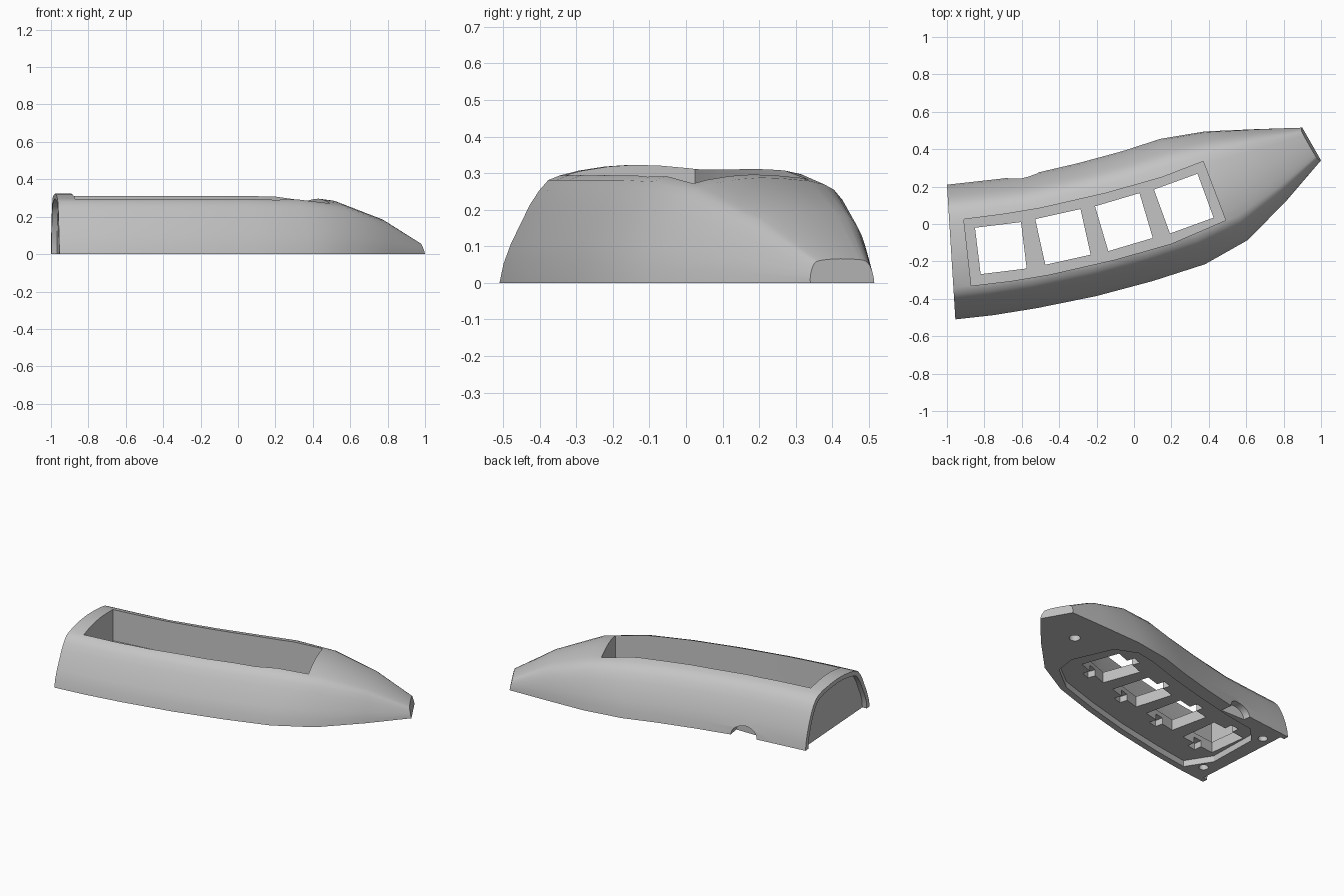
import bpy, bmesh, math
from mathutils import Vector, Matrix

cube = bpy.data.objects.get("Cube")
if cube:
    bpy.data.objects.remove(cube)

# One grey plastic
grey = bpy.data.materials.new("grey_plastic")
grey.use_nodes = True
grey.diffuse_color = (0.55, 0.55, 0.55, 1)
grey.node_tree.nodes["Principled BSDF"].inputs["Base Color"].default_value = (0.55, 0.55, 0.55, 1)


def loft(name, rings):
    """Closed solid through rings that have equal point counts."""
    bm = bmesh.new()
    loops = [[bm.verts.new(p) for p in ring] for ring in rings]
    for a, b in zip(loops, loops[1:]):
        for i in range(len(a)):
            j = (i + 1) % len(a)
            bm.faces.new((a[i], a[j], b[j], b[i]))
    bm.faces.new(loops[0])
    bm.faces.new(loops[-1])
    bmesh.ops.recalc_face_normals(bm, faces=bm.faces)
    mesh = bpy.data.meshes.new(name)
    bm.to_mesh(mesh)
    bm.free()
    mesh.materials.append(grey)
    obj = bpy.data.objects.new(name, mesh)
    bpy.context.collection.objects.link(obj)
    return obj


def prism(name, outline, low, high):
    return loft(name, [[(x, y, z) for x, y in outline] for z in (low, high)])


def box_outline(cx, cy, angle, w, d, off=0.0):
    """Rotated rectangle, offset along its own depth axis."""
    rot = Matrix.Rotation(math.radians(angle), 2)
    corners = [(-w, -d), (w, -d), (w, d), (-w, d)]
    return [tuple(Vector((cx, cy)) + rot @ Vector((x / 2, y / 2 + off))) for x, y in corners]


def circle_outline(cx, cy, r, n=20):
    return [(cx + r * math.cos(k * math.tau / n), cy + r * math.sin(k * math.tau / n)) for k in range(n)]


def cut(body, cutter):
    cutter.hide_render = True
    mod = body.modifiers.new(cutter.name, "BOOLEAN")
    mod.operation = "DIFFERENCE"
    mod.solver = "EXACT"
    mod.object = cutter
    bpy.context.view_layer.objects.active = body
    bpy.ops.object.modifier_apply(modifier=mod.name)
    bpy.data.objects.remove(cutter)


# Stations: front-side foot, back-side foot, crown height, squareness
STATIONS = [
    ((-0.955, -0.51), (-1.0, 0.21), 0.323, 1),
    ((-0.75, -0.487), (-0.82, 0.23), 0.323, 1),
    ((-0.52, -0.45), (-0.6, 0.255), 0.323, 1),
    ((-0.2, -0.385), (-0.3, 0.325), 0.323, 1),
    ((0.1, -0.305), (-0.06, 0.39), 0.323, 1),
    ((0.38, -0.215), (0.14, 0.455), 0.318, 1),
    ((0.61, -0.085), (0.38, 0.495), 0.288, 1.05),
    ((0.82, 0.13), (0.65, 0.507), 0.195, 1.15),
    ((1.0, 0.34), (0.9, 0.515), 0.066, 1.5),
]
# Half sections: fraction across the width, fraction of the crown height
FRONT_HALF = [(0, 0), (0.015, 0.16), (0.043, 0.33), (0.08, 0.5), (0.115, 0.66), (0.15, 0.78),
              (0.185, 0.87), (0.23, 0.91), (0.3, 0.95), (0.4, 0.985), (0.5, 1)]
BACK_HALF = [(0, 0), (0.01, 0.16), (0.03, 0.33), (0.058, 0.5), (0.09, 0.66), (0.125, 0.79),
             (0.165, 0.885), (0.21, 0.935), (0.28, 0.968), (0.4, 0.992)]
SECTION = FRONT_HALF + [(1 - f, h) for f, h in reversed(BACK_HALF)]


def across(station, f):
    return Vector(station[0]).lerp(Vector(station[1]), f)


def squared(f, power):
    """Push section points toward the edges."""
    near = 0.5 * (2 * min(f, 1 - f)) ** power
    return near if f <= 0.5 else 1 - near


def ring(station, lean=0.0):
    pts = []
    for f, h in SECTION:
        p = across(station, squared(f, station[3]))
        pts.append((p.x - lean * h, p.y - lean * h * 0.4, h * station[2]))
    return pts


# Curved tapered shell
rings = [ring(s) for s in STATIONS[:-1]] + [ring(STATIONS[-1], 0.014)]
shell = loft("curved_shell", rings)

# Arched cable notch in the back wall
arch = [(0.085 * math.cos(k * math.pi / 16), 0.065 * math.sin(k * math.pi / 16)) for k in range(17)]
arch = [(0.085, -0.05)] + arch + [(-0.085, -0.05)]
cut(shell, loft("arch_cutter", [[(-0.6 + u + shift, y, v) for u, v in arch]
                                for y, shift in ((0.2, 0.015), (0.4, -0.015))]))

# Deep tray sunk into the top
front_rim = [(-0.87, -0.33), (-0.66, -0.305), (-0.45, -0.27), (-0.1, -0.19), (0.2, -0.105), (0.49, 0.02)]
back_rim = [(0.37, 0.335), (0.15, 0.25), (-0.15, 0.165), (-0.5, 0.085), (-0.7, 0.052), (-0.91, 0.025)]
cut(shell, prism("tray_cutter", front_rim + back_rim, 0.11, 0.6))

# Shallow cavity under the floor, with clipped corners
low_side = [tuple(across(s, 0.055)) for s in STATIONS[1:6]]
high_side = [tuple(across(s, 0.88)) for s in STATIONS[2:6]]
cavity = low_side + [(0.53, -0.05), (0.55, 0.087), (0.44, 0.34), (0.3, 0.4)]
cavity += high_side[::-1] + [(-0.77, 0.14), (-0.862, 0.04), (-0.853, -0.29)]
cut(shell, prism("cavity_cutter", cavity, -0.1, 0.04))

# Four square windows with small clip notches beneath
WINDOWS = [(-0.712, -0.129, 7), (-0.38, -0.069, 12.5), (-0.054, 0.01, 16.5), (0.266, 0.109, 20)]
for x, y, angle in WINDOWS:
    cut(shell, prism("window_cutter", box_outline(x, y, angle, 0.248, 0.25), -0.2, 0.2))
    for side in (-1, 1):
        notch = box_outline(x, y, angle, 0.06, 0.07, side * 0.14)
        cut(shell, prism("notch_cutter", notch, -0.2, 0.08))

# Screw holes in the underside
for x, y, r in [(0.7, 0.295, 0.033), (-0.9, 0.1, 0.028), (-0.85, -0.38, 0.028)]:
    cut(shell, prism("screw_cutter", circle_outline(x, y, r), -0.2, 0.05))

# Shallow recess in the wide end, open at the bottom
end = STATIONS[0]
middle = across(end, 0.5)
outline = []
for f, h in SECTION:
    p = middle.lerp(across(end, f), 0.92)
    outline.append((p.x, p.y, h * 0.295 if h else -0.05))
axis = Vector((0.998, 0.063, 0))
cut(shell, loft("end_cutter", [[Vector(p) + axis * d for p in outline] for d in (-0.1, 0.03)]))

# Smooth shading with crisp edges
bpy.ops.object.select_all(action="DESELECT")
shell.select_set(True)
bpy.context.view_layer.objects.active = shell
bpy.ops.object.shade_smooth_by_angle(angle=math.radians(28))
